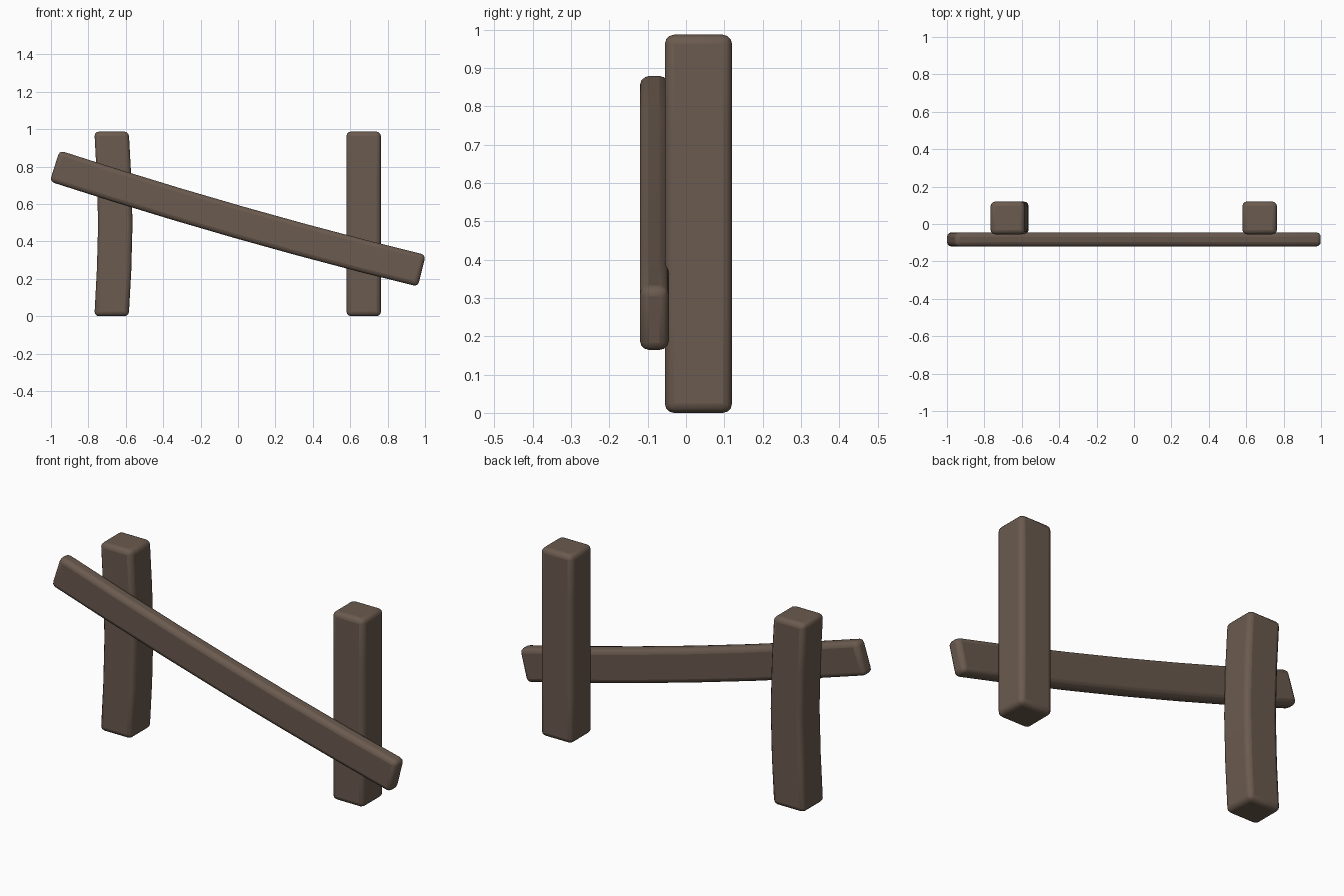
import bpy, bmesh, math
from mathutils import Vector

if "Cube" in bpy.data.objects:
    bpy.data.objects.remove(bpy.data.objects["Cube"])

wood = bpy.data.materials.new("dark_wood")
wood.diffuse_color = (0.145, 0.103, 0.077, 1)
wood.use_nodes = True
wood.node_tree.nodes["Principled BSDF"].inputs["Base Color"].default_value = wood.diffuse_color


def beam(name, path, half, y0, y1):
    """Sweep a rectangle along a bent path in the xz plane, then round the edges."""
    pts = [Vector((x, 0, z)) for x, z in path]
    bm = bmesh.new()
    rings = []
    for i, p in enumerate(pts):
        # square the section to the local direction of the path
        d = (pts[min(i + 1, len(pts) - 1)] - pts[max(i - 1, 0)]).normalized()
        n = Vector((-d.z, 0, d.x)) * half
        corners = [(-1, y0), (1, y0), (1, y1), (-1, y1)]
        rings.append([bm.verts.new(p + n * s + Vector((0, y, 0))) for s, y in corners])
    for a, b in zip(rings, rings[1:]):
        for k in range(4):
            m = (k + 1) % 4
            bm.faces.new((a[k], a[m], b[m], b[k]))
    bm.faces.new(rings[0])
    bm.faces.new(rings[-1])
    bmesh.ops.recalc_face_normals(bm, faces=bm.faces)
    mesh = bpy.data.meshes.new(name)
    bm.to_mesh(mesh)
    bm.free()
    obj = bpy.data.objects.new(name, mesh)
    bpy.context.collection.objects.link(obj)
    mesh.materials.append(wood)
    bev = obj.modifiers.new("rounded_edges", "BEVEL")
    bev.width = 0.024
    bev.segments = 3
    bev.limit_method = 'ANGLE'
    bev.angle_limit = math.radians(40)
    bpy.ops.object.select_all(action='DESELECT')
    obj.select_set(True)
    bpy.context.view_layer.objects.active = obj
    bpy.ops.object.shade_smooth_by_angle(angle=math.radians(40))
    return obj


def post(name, x, bow):
    # upright bowed sideways at mid height, ends kept level
    z0, z1 = 0.0, 0.987
    path = [(x + bow * (1 - abs(2 * t - 1) ** 1.6), z0 + (z1 - z0) * t)
            for t in (0, 0.25, 0.5, 0.75, 1)]
    obj = beam(name, path, 0.092, -0.055, 0.12)
    for v in obj.data.vertices:
        if v.index < 4:
            v.co.z = z0
        elif v.index >= 16:
            v.co.z = z1


# Posts
post("left_post", -0.676, 0.02)
post("right_post", 0.672, 0.0)

# Fallen rail across the front, sagging slightly
xa, za, xb, zb = -0.98, 0.803, 0.983, 0.243
rail = []
for i in range(7):
    t = i / 6
    rail.append((xa + (xb - xa) * t, za + (zb - za) * t - 0.02 * 4 * t * (1 - t)))
beam("slanted_rail", rail, 0.087, -0.12, -0.045)
